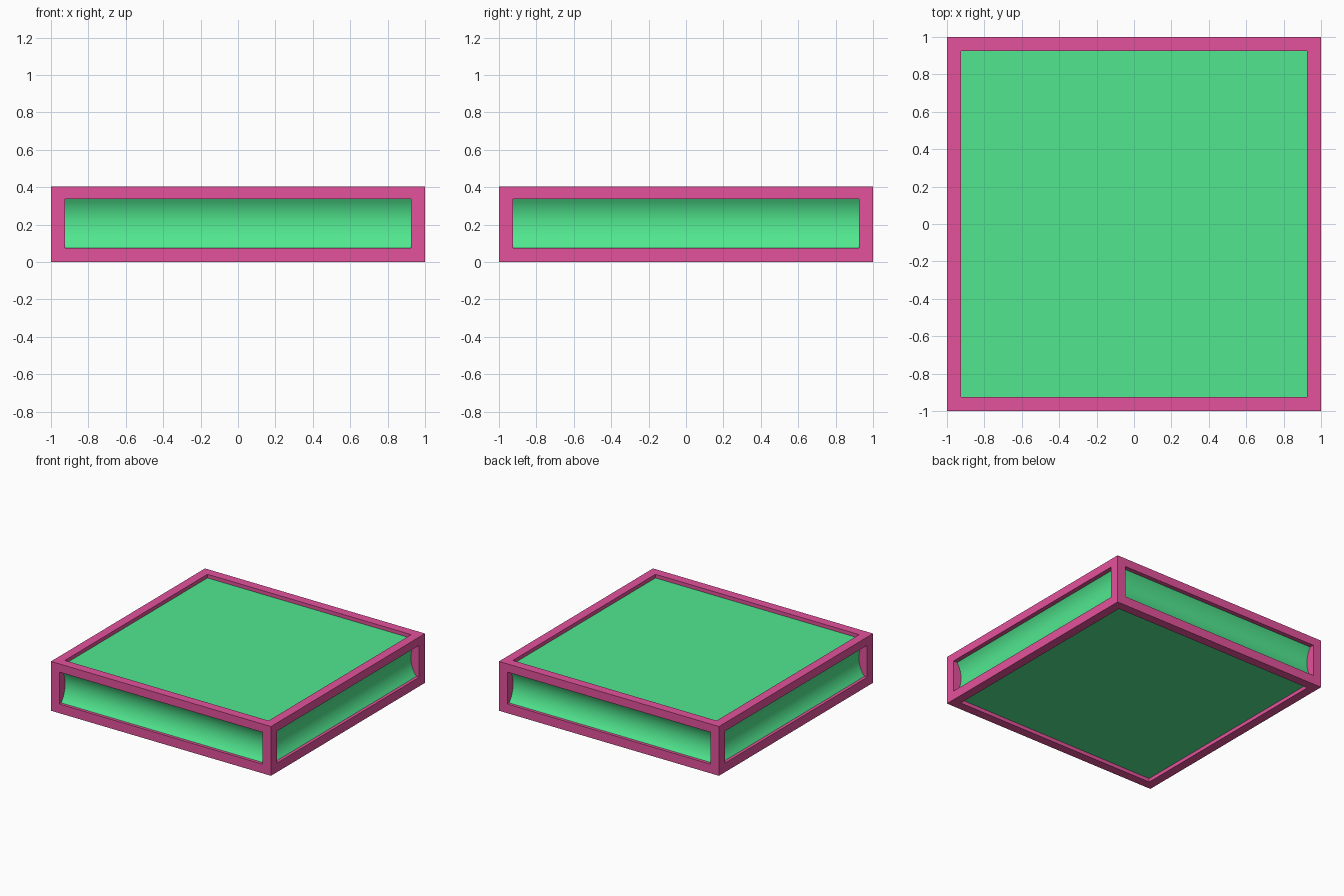
import bpy, bmesh, math

if "Cube" in bpy.data.objects:
    bpy.data.objects.remove(bpy.data.objects["Cube"])

H, W, T = 0.405, 0.074, 0.076      # height, rail width, post width
SILL, HEAD = 0.075, 0.337          # bottom and top of the side openings


def material(name, rgb):
    m = bpy.data.materials.new(name)
    m.diffuse_color = (*rgb, 1)
    m.use_nodes = True
    m.node_tree.nodes["Principled BSDF"].inputs["Base Color"].default_value = m.diffuse_color
    return m


pink = material("pink", (0.77, 0.085, 0.33))
green = material("green", (0.085, 0.82, 0.285))


def square_sweep(name, profile, mat, closed):
    """Sweep (half_width, z) points around a square; open profiles get end caps."""
    bm = bmesh.new()
    rings = [[bm.verts.new((sx * r, sy * r, z))
              for sx, sy in ((-1, -1), (1, -1), (1, 1), (-1, 1))] for r, z in profile]
    pairs = list(zip(rings, rings[1:]))
    if closed:
        pairs.append((rings[-1], rings[0]))
    for a, b in pairs:
        for i in range(4):
            j = (i + 1) % 4
            bm.faces.new((a[i], a[j], b[j], b[i]))
    if not closed:
        bm.faces.new(rings[0])
        bm.faces.new(rings[-1])
    bmesh.ops.recalc_face_normals(bm, faces=bm.faces)
    me = bpy.data.meshes.new(name)
    bm.to_mesh(me)
    bm.free()
    me.materials.append(mat)
    ob = bpy.data.objects.new(name, me)
    bpy.context.collection.objects.link(ob)
    return ob


# Bottom and top border rails
for name, z0, z1 in (("bottom_rail", 0, SILL), ("top_rail", HEAD, H)):
    square_sweep(name, [(1, z0), (1, z1), (1 - W, z1), (1 - W, z0)], pink, True)

# Corner posts between the rails
for sx, sy, side in ((-1, -1, "front_left"), (1, -1, "front_right"),
                     (1, 1, "back_right"), (-1, 1, "back_left")):
    bpy.ops.mesh.primitive_cube_add(
        size=1, location=(sx * (1 - T / 2), sy * (1 - T / 2), (SILL + HEAD) / 2))
    post = bpy.context.object
    post.name = side + "_post"
    post.scale = (T, T, HEAD - SILL)
    post.data.materials.append(pink)

# Inner body: recessed top and bottom, gently hollowed sides meeting the posts
lip = 0.975
a0, a1 = math.radians(40), math.radians(-35)
r = (HEAD - SILL) / (math.sin(a0) - math.sin(a1))
profile = [(lip, 0.03)]
for i in range(15):
    a = a0 + (a1 - a0) * i / 14
    profile.append((lip - r * (math.cos(a) - math.cos(a0)),
                    SILL + r * (math.sin(a0) - math.sin(a))))
profile.append((lip - 0.01, 0.375))
body = square_sweep("inner_body", profile, green, False)
bpy.ops.object.select_all(action='DESELECT')
body.select_set(True)
bpy.context.view_layer.objects.active = body
bpy.ops.object.shade_smooth_by_angle(angle=math.radians(25))
